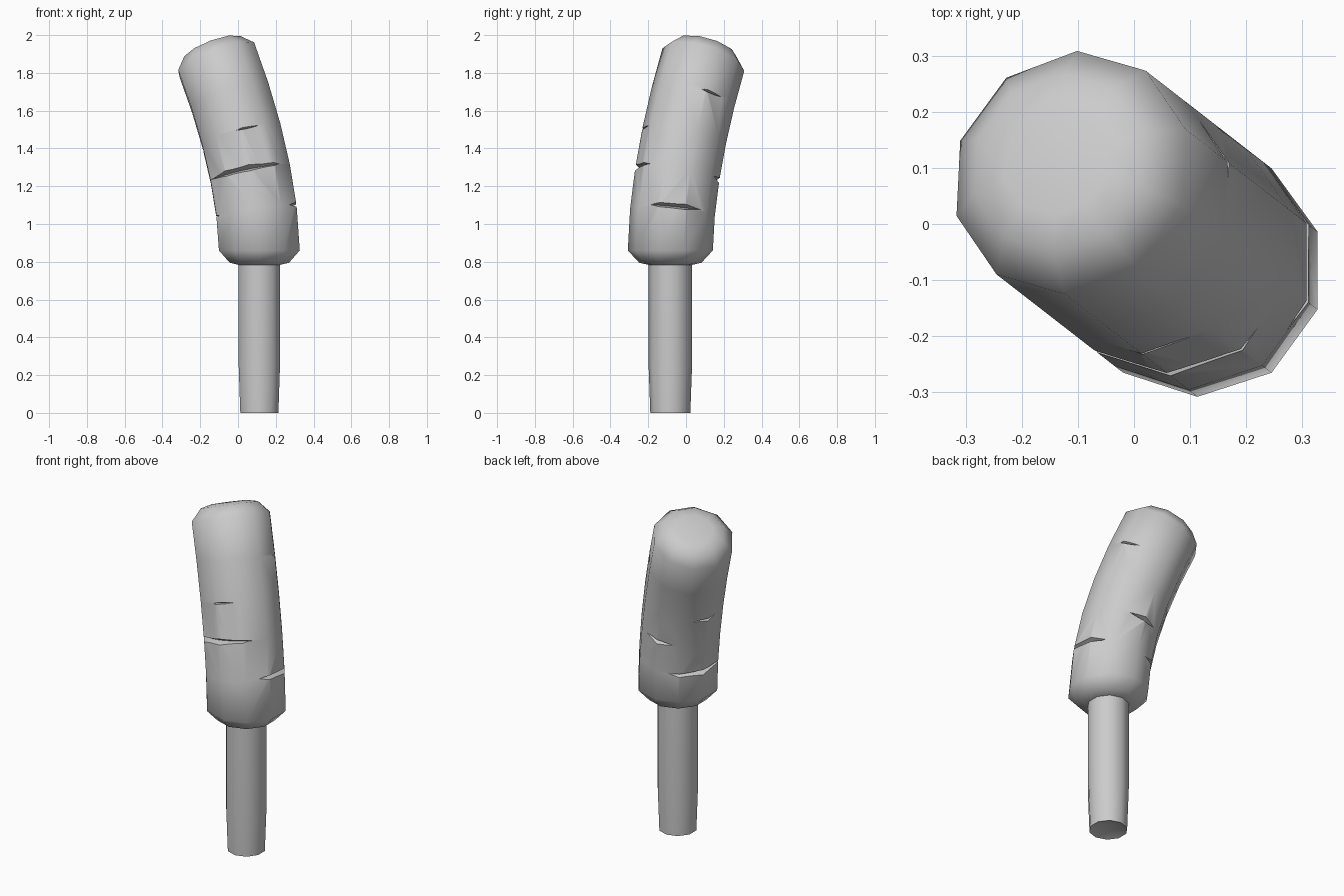
import bpy, bmesh
from math import radians, cos, sin, pi
from mathutils import Vector

cube = bpy.data.objects.get("Cube")
if cube:
    bpy.data.objects.remove(cube, do_unlink=True)

SIDES = 10
BASE = Vector((0.113, -0.083, 0))
BEND = Vector((-0.79, 0.613, 0))
LOW, HIGH = 0.86, 1.87
UP = Vector((0, 0, 1))

grey = bpy.data.materials.new("plain_grey")
grey.use_nodes = True
grey.diffuse_color = (0.6, 0.6, 0.6, 1)
grey.node_tree.nodes["Principled BSDF"].inputs["Base Color"].default_value = (0.6, 0.6, 0.6, 1)


def frame(t):
    """Centre and axis of the bent body at height t."""
    u = max(0, (t - LOW) / (HIGH - LOW))
    centre = BASE + BEND * 0.285 * u ** 1.7 + UP * t
    axis = (UP + BEND * 0.48 * u ** 0.7).normalized()
    return centre, axis


def on_ring(centre, axis, radius, angle):
    turn = UP.rotation_difference(axis)
    return centre + turn @ Vector((radius * cos(angle), radius * sin(angle), 0))


def make_object(name, bm):
    bmesh.ops.recalc_face_normals(bm, faces=bm.faces)
    mesh = bpy.data.meshes.new(name)
    bm.to_mesh(mesh)
    bm.free()
    obj = bpy.data.objects.new(name, mesh)
    obj.data.materials.append(grey)
    bpy.context.collection.objects.link(obj)
    return obj


def tube(name, rings, start, end):
    """Skin a list of (centre, axis, radius) rings, closed by fans to two points."""
    bm = bmesh.new()
    loops = [[bm.verts.new(on_ring(c, n, r, 2 * pi * (i + 0.5) / SIDES))
              for i in range(SIDES)] for c, n, r in rings]
    for a, b in zip(loops, loops[1:]):
        for i in range(SIDES):
            j = (i + 1) % SIDES
            bm.faces.new((a[i], a[j], b[j], b[i]))
    for loop, tip in ((loops[0], start), (loops[-1], end)):
        tip = bm.verts.new(tip)
        for i in range(SIDES):
            bm.faces.new((loop[i], loop[(i + 1) % SIDES], tip))
    return make_object(name, bm)


def smooth(obj, angle):
    bpy.ops.object.select_all(action='DESELECT')
    obj.select_set(True)
    bpy.context.view_layer.objects.active = obj
    bpy.ops.object.shade_smooth_by_angle(angle=radians(angle))


# Stick, with a shallow hollow in its lower end
stick = tube("stick",
             [(BASE + UP * z, UP, r) for z, r in ((0, 0.106), (0.25, 0.115), (0.82, 0.115))],
             BASE + UP * 0.035, BASE + UP * 0.82)
smooth(stick, 50)

# Bent body with rounded ends
caps = ((0.065, 0.165), (0.08, 0.1))
rings = [(BASE + UP * (LOW - h), UP, r) for h, r in reversed(caps)]
for step in range(6):
    rings.append((*frame(LOW + (HIGH - LOW) * step / 5), 0.225))
top, tilt = frame(HIGH)
rings += [(top + tilt * h, tilt, r) for h, r in caps]
body = tube("sausage", rings, BASE + UP * 0.778, top + tilt * 0.082)

# Wedge-shaped cutters for the splits: height, start angle, end angle, depth
splits = (
    (1.265, -160, -40, 0.042),
    (1.265, 65, 115, 0.035),
    (1.07, -37, 45, 0.04),
    (1.06, 108, 205, 0.04),
    (1.46, -97, -62, 0.022),
    (1.45, 135, 180, 0.025),
    (1.66, 10, 45, 0.025),
)
bm = bmesh.new()
COUNT = 9
for height, start, end, depth in splits:
    centre, axis = frame(height)
    rows = []
    for k in range(COUNT):
        f = k / (COUNT - 1)
        angle = radians(start + (end - start) * f)
        swell = 0.1 + 0.9 * sin(pi * f) ** 0.6 if 0 < k < COUNT - 1 else 0.1
        outer = on_ring(centre, axis, 0.26, angle)
        rise = axis * depth * 0.75 * swell
        inner = on_ring(centre, axis, 0.222 - depth * swell, angle)
        rows.append([bm.verts.new(p) for p in (inner, outer - rise, outer + rise)])
    for a, b in zip(rows, rows[1:]):
        for i in range(3):
            j = (i + 1) % 3
            bm.faces.new((a[i], a[j], b[j], b[i]))
    bm.faces.new(rows[0])
    bm.faces.new(rows[-1])
cutter = make_object("split_cutter", bm)
cutter.hide_render = True

cut = body.modifiers.new("splits", 'BOOLEAN')
cut.operation = 'DIFFERENCE'
cut.solver = 'EXACT'
cut.object = cutter
bpy.ops.object.select_all(action='DESELECT')
body.select_set(True)
bpy.context.view_layer.objects.active = body
bpy.ops.object.modifier_apply(modifier=cut.name)
bpy.data.objects.remove(cutter, do_unlink=True)
smooth(body, 50)
